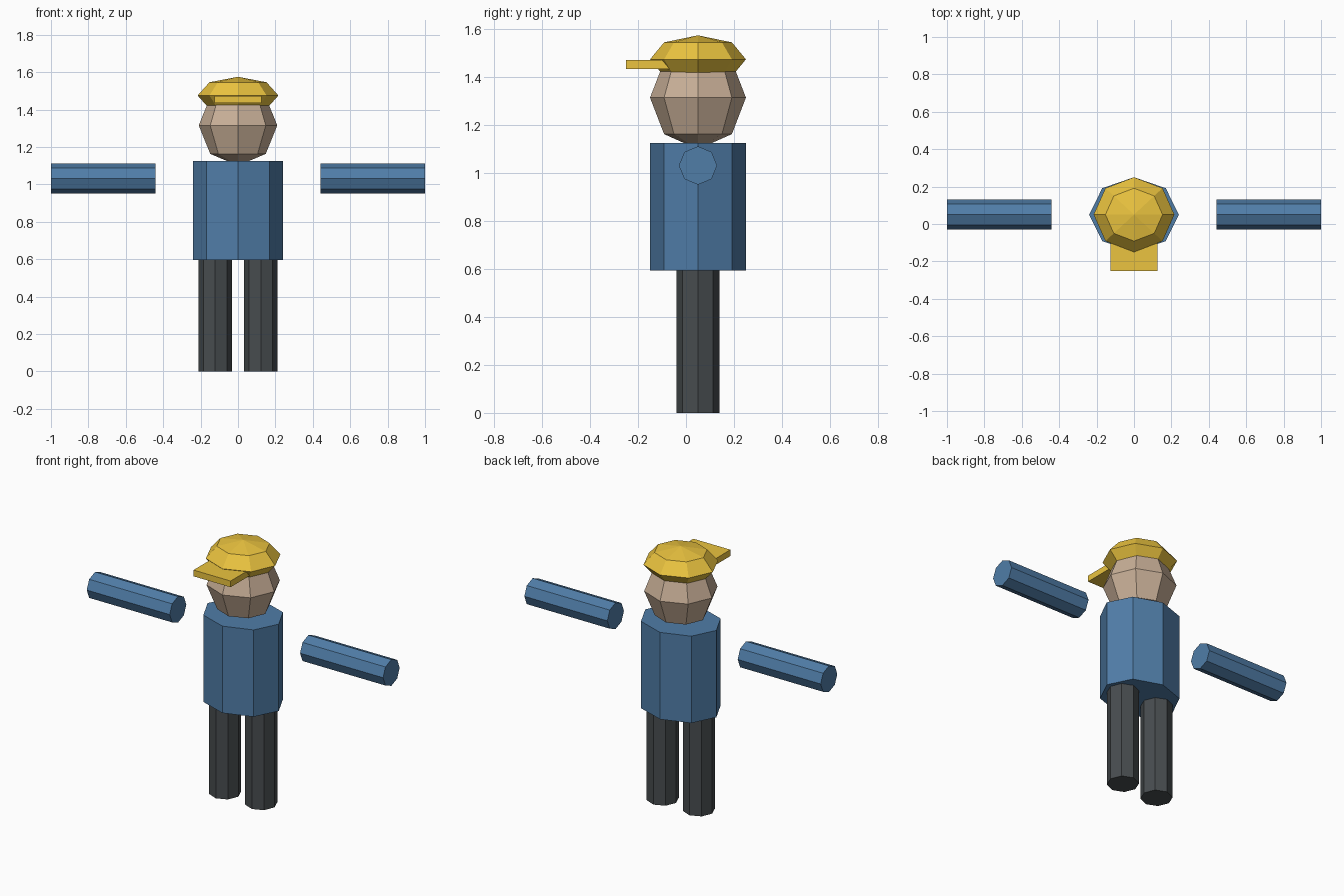
import bpy
import bmesh
from math import pi
from mathutils import Matrix, Vector

if "Cube" in bpy.data.objects:
    bpy.data.objects.remove(bpy.data.objects["Cube"])

CY = 0.05  # body axis in y


def material(name, rgb):
    m = bpy.data.materials.new(name)
    m.diffuse_color = (*rgb, 1)
    m.use_nodes = True
    m.node_tree.nodes["Principled BSDF"].inputs["Base Color"].default_value = m.diffuse_color
    return m


YELLOW = material("yellow", (0.83, 0.55, 0.05))
SKIN = material("skin", (0.58, 0.43, 0.31))
BLUE = material("blue", (0.08, 0.205, 0.39))
DARK = material("dark", (0.064, 0.073, 0.078))


def finish(bm, name, loc, scale, mat, rot=Matrix()):
    bm.transform(Matrix.Translation(loc) @ rot @ Matrix.Diagonal((*scale, 1)))
    bmesh.ops.recalc_face_normals(bm, faces=bm.faces)
    me = bpy.data.meshes.new(name)
    bm.to_mesh(me)
    bm.free()
    me.materials.append(mat)
    ob = bpy.data.objects.new(name, me)
    bpy.context.collection.objects.link(ob)


def prism(name, loc, rx, ry, length, mat, rot=Matrix()):
    bm = bmesh.new()
    bmesh.ops.create_cone(bm, cap_ends=True, segments=8, radius1=1, radius2=1, depth=1)
    finish(bm, name, Vector(loc), (rx, ry, length), mat, rot)


def ball(name, loc, radii, mat):
    bm = bmesh.new()
    bmesh.ops.create_uvsphere(bm, u_segments=8, v_segments=4, radius=1)
    finish(bm, name, Vector(loc), radii, mat)


def box(name, loc, size, mat):
    bm = bmesh.new()
    bmesh.ops.create_cube(bm, size=1)
    finish(bm, name, Vector(loc), size, mat)


# Torso and head
prism("torso", (0, CY, 0.86), 0.24, 0.2, 0.53, BLUE)
ball("head", (0, CY, 1.315), (0.21, 0.2, 0.215), SKIN)

# Cap with its brim
ball("cap", (0, CY, 1.475), (0.216, 0.2, 0.1), YELLOW)
box("cap_brim", (0, -0.15, 1.453), (0.25, 0.2, 0.038), YELLOW)

# Limbs on both sides
for side, s in (("left", 1), ("right", -1)):
    prism(f"{side}_leg", (s * 0.122, CY, 0.3), 0.09, 0.09, 0.6, DARK)
    prism(f"{side}_arm", (s * 0.72, CY, 1.032), 0.08, 0.08, 0.56, BLUE,
          Matrix.Rotation(pi / 2, 4, 'Y'))
